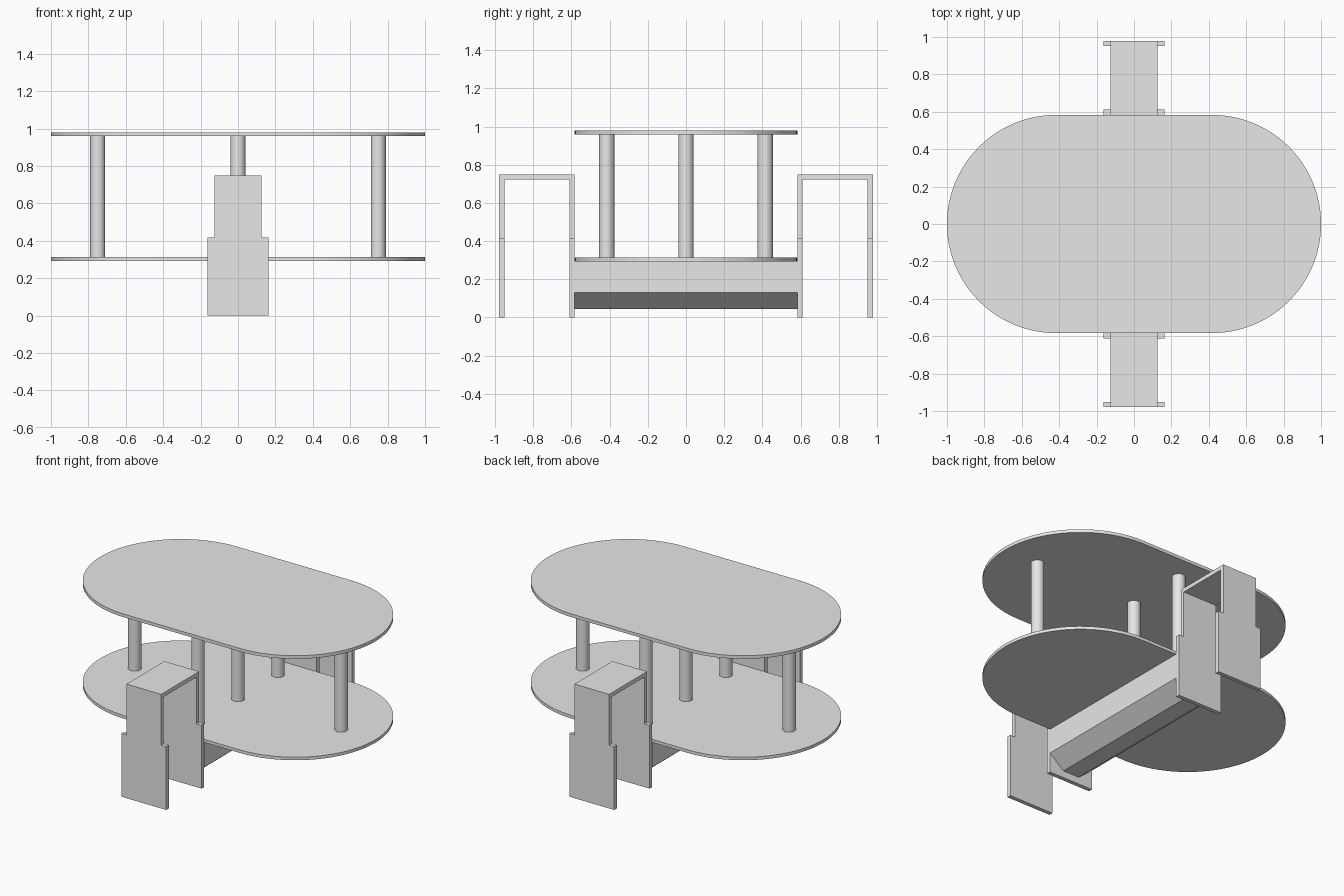
import bpy
import math

cube = bpy.data.objects.get("Cube")
if cube:
    bpy.data.objects.remove(cube, do_unlink=True)

# Single painted finish
grey = bpy.data.materials.new("light_grey")
grey.use_nodes = True
colour = (0.8, 0.8, 0.8, 1.0)
grey.diffuse_color = colour
grey.node_tree.nodes["Principled BSDF"].inputs["Base Color"].default_value = colour


def prism(name, profile, place, start, end):
    """Extrude a 2D profile from start to end; place maps (u, v, w) to xyz."""
    n = len(profile)
    verts = [place(u, v, w) for w in (start, end) for u, v in profile]
    faces = [tuple(reversed(range(n))), tuple(range(n, 2 * n))]
    faces += [(i, (i + 1) % n, n + (i + 1) % n, n + i) for i in range(n)]
    mesh = bpy.data.meshes.new(name)
    mesh.from_pydata(verts, [], faces)
    mesh.materials.append(grey)
    obj = bpy.data.objects.new(name, mesh)
    bpy.context.collection.objects.link(obj)
    # Make the normals point outwards whichever axis is used
    bpy.ops.object.select_all(action='DESELECT')
    obj.select_set(True)
    bpy.context.view_layer.objects.active = obj
    bpy.ops.object.mode_set(mode='EDIT')
    bpy.ops.mesh.select_all(action='SELECT')
    bpy.ops.mesh.normals_make_consistent(inside=False)
    bpy.ops.object.mode_set(mode='OBJECT')
    return obj


def smooth():
    bpy.ops.object.shade_smooth_by_angle(angle=math.radians(30))


def along_z(u, v, w):
    return (u, v, w)


def along_y(u, v, w):
    return (u, w, v)


def mirrored(half):
    """Close a right-hand half profile with its reflection."""
    return half + [(-u, v) for u, v in reversed(half)]


HALF_DEPTH = 0.583
STRAIGHT = 1.0 - HALF_DEPTH
LOWER_TOP, UPPER_BOTTOM = 0.313, 0.959

# Rounded-end decks
STEPS = 48
arc = []
for i in range(STEPS + 1):
    a = -math.pi / 2 + math.pi * i / STEPS
    arc.append((STRAIGHT + HALF_DEPTH * math.cos(a), HALF_DEPTH * math.sin(a)))
stadium = mirrored(arc)
for name, bottom, top in (("lower_deck", 0.293, LOWER_TOP),
                          ("upper_deck", UPPER_BOTTOM, 0.98)):
    prism(name, stadium, along_z, bottom, top)
    smooth()

# Round posts between the decks
posts = {"centre_post": (0, 0), "left_post": (0.75, 0), "right_post": (-0.75, 0),
         "front_post": (0, -0.415), "back_post": (0, 0.415)}
for name, (x, y) in posts.items():
    bpy.ops.mesh.primitive_cylinder_add(
        vertices=48, radius=0.04, depth=UPPER_BOTTOM - LOWER_TOP,
        location=(x, y, (UPPER_BOTTOM + LOWER_TOP) / 2))
    post = bpy.context.object
    post.name = name
    post.data.materials.append(grey)
    smooth()

# Chamfered keel under the lower deck
keel = mirrored([(0.06, 0.045), (0.163, 0.13), (0.163, 0.293)])
prism("keel_beam", keel, along_y, -HALF_DEPTH, HALF_DEPTH)

# Arched brackets at the front and back: two stepped legs and a top plate
THICK, INNER, OUTER = 0.027, 0.584, 0.978
TOP, STEP = 0.75, 0.416
leg = mirrored([(0.163, 0), (0.163, STEP), (0.126, STEP), (0.126, TOP)])
top_plate = mirrored([(0.126, TOP - THICK), (0.126, TOP)])
for side, s in (("front", -1), ("back", 1)):
    prism(side + "_inner_leg", leg, along_y, s * INNER, s * (INNER + THICK))
    prism(side + "_outer_leg", leg, along_y, s * (OUTER - THICK), s * OUTER)
    prism(side + "_bracket_top", top_plate, along_y,
          s * (INNER + THICK), s * (OUTER - THICK))
